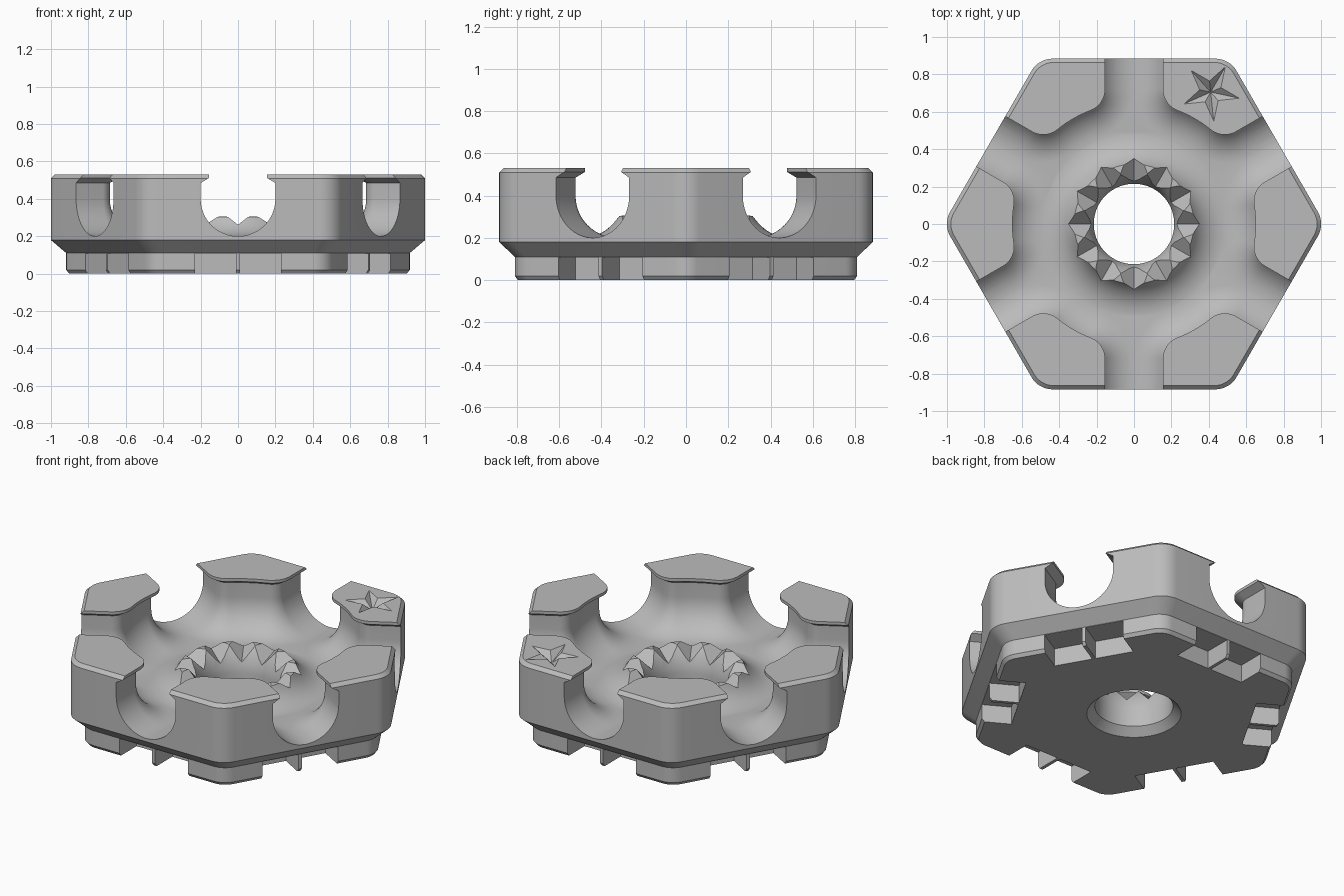
import bpy, bmesh, math
from math import sin, cos, pi, radians
from mathutils import Matrix, Vector

old = bpy.data.objects.get("Cube")
if old:
    bpy.data.objects.remove(old, do_unlink=True)

grey = bpy.data.materials.new("plain grey")
grey.use_nodes = True
colour = (0.5, 0.5, 0.5, 1)
grey.diffuse_color = colour
grey.node_tree.nodes["Principled BSDF"].inputs["Base Color"].default_value = colour


def make_object(name, bm):
    bmesh.ops.recalc_face_normals(bm, faces=bm.faces)
    mesh = bpy.data.meshes.new(name)
    bm.to_mesh(mesh)
    bm.free()
    mesh.materials.append(grey)
    obj = bpy.data.objects.new(name, mesh)
    bpy.context.collection.objects.link(obj)
    return obj


def add_loft(bm, rings, triangulate=False):
    """Bridge matching closed rings of points and cap both ends."""
    loops = [[bm.verts.new(p) for p in ring] for ring in rings]
    n = len(loops[0])
    sides = []
    for low, high in zip(loops, loops[1:]):
        for i in range(n):
            j = (i + 1) % n
            sides.append(bm.faces.new((low[i], low[j], high[j], high[i])))
    bm.faces.new(loops[0][::-1])
    bm.faces.new(loops[-1])
    if triangulate:
        bmesh.ops.triangulate(bm, faces=sides)


def lathe(profile, steps=72):
    """Solid of revolution from (radius, height) pairs."""
    bm = bmesh.new()
    add_loft(bm, [[(r * cos(2 * pi * i / steps), r * sin(2 * pi * i / steps), z)
                   for i in range(steps)] for r, z in profile])
    return bm


def boolean(target, tool, operation):
    mod = target.modifiers.new("cut", "BOOLEAN")
    mod.object = tool
    mod.operation = operation
    mod.solver = "EXACT"
    mod.use_self = True
    bpy.context.view_layer.update()
    graph = bpy.context.evaluated_depsgraph_get()
    mesh = bpy.data.meshes.new_from_object(target.evaluated_get(graph))
    target.modifiers.clear()
    target.data = mesh
    bpy.data.objects.remove(tool, do_unlink=True)


def rounded_hexagon(apothem, radius, z, steps=8):
    points = []
    centre = (apothem - radius) / cos(pi / 6)
    for k in range(6):
        a = k * pi / 3
        for i in range(steps + 1):
            b = a - pi / 6 + pi / 3 * i / steps
            points.append((centre * cos(a) + radius * cos(b),
                           centre * sin(a) + radius * sin(b), z))
    return points


# Hexagonal body with stepped base and bevelled rim
bm = bmesh.new()
add_loft(bm, [rounded_hexagon(a, r, z) for a, r, z in (
    (0.795, 0.10, 0), (0.81, 0.11, 0.02), (0.81, 0.11, 0.11),
    (0.884, 0.13, 0.18), (0.884, 0.13, 0.51), (0.864, 0.12, 0.53))])
body = make_object("hexagonal_tile", bm)

# Round-bottomed channels meeting in a ring trough, with overhanging lips
RING, HALF, LIP, FILLET = 0.495, 0.20, 0.155, 0.12
cx = LIP + FILLET
cy = math.sqrt((RING + LIP + FILLET) ** 2 - cx ** 2)
corner = math.atan2(cy, cx)


def channel_outline(w, z):
    half = [(w, 1.2)]
    for i in range(15):
        a = pi + corner * i / 14
        half.append((cx + (cx - w) * cos(a), cy + (cx - w) * sin(a)))
    for i in range(1, 4):
        a = corner + (pi / 3 - corner) * i / 4
        half.append(((RING + w) * cos(a), (RING + w) * sin(a)))
    middle = ((RING + w) * cos(pi / 3), (RING + w) * sin(pi / 3))
    # One channel's right bank, the plateau middle, then the next left bank
    axis = Vector((cos(pi / 3 - pi / 2), sin(pi / 3 - pi / 2)))
    along = Vector((cos(pi / 3), sin(pi / 3)))
    mirror = [tuple(Vector(p) - 2 * Vector(p).dot(axis) * axis) for p in reversed(half)]
    sector = half + [tuple(along * Vector(middle).length)] + mirror
    return [tuple(Matrix.Rotation(-k * pi / 3, 3, "Z") @ Vector((x, y, z)))
            for k in range(6) for x, y in sector]


levels = []
for i in range(13):
    a = radians(2) + (pi / 2 - radians(2)) * i / 12
    levels.append((HALF * sin(a), 0.40 - HALF * cos(a)))
levels += [(HALF, 0.485), (LIP, 0.512), (LIP, 0.65)]
bm = bmesh.new()
add_loft(bm, [channel_outline(w, z) for w, z in levels], True)
boolean(body, make_object("channel_cutter", bm), "DIFFERENCE")

# Raised hub whose flank completes the ring trough
profile = [(0.40, 0.15), (RING + 0.005, 0.19), (RING, 0.1995)]
for i in range(1, 12):
    a = radians(61) * i / 11
    profile.append((RING - HALF * sin(a), 0.40 - HALF * cos(a)))
profile += [(0.308, 0.305), (0.20, 0.305)]
boolean(body, make_object("hub", lathe(profile)), "UNION")

# Central hole with a bevel below and a funnel above
hole = lathe([(0.27, -0.01), (0.215, 0.045), (0.215, 0.16), (0.222, 0.20),
              (0.24, 0.25), (0.272, 0.30), (0.29, 0.32), (0.29, 0.5)])
boolean(body, make_object("hole_cutter", hole), "DIFFERENCE")

# Twelve sloping V grooves leave a crown of teeth on the hub
for k in range(12):
    bm = bmesh.new()
    rings = []
    for r in (0.1, 0.43):
        z = 0.235 + 0.35 * (r - 0.274)
        rings.append([(r, 0, z), (r, 0.15, z + 0.15), (r, -0.15, z + 0.15)])
    add_loft(bm, rings)
    bmesh.ops.rotate(bm, verts=bm.verts, matrix=Matrix.Rotation(k * pi / 6, 3, "Z"))
    boolean(body, make_object("groove_cutter", bm), "DIFFERENCE")

# Paired sockets with a thin rib between, under each side
bm = bmesh.new()
for k in range(6):
    for side in (-1, 1):
        place = (Matrix.Rotation(k * pi / 3, 4, "Z")
                 @ Matrix.Translation((side * 0.12, -0.795, 0.008))
                 @ Matrix.Diagonal((0.22, 0.30, 0.20, 1)))
        bmesh.ops.create_cube(bm, size=1, matrix=place)
boolean(body, make_object("socket_cutter", bm), "DIFFERENCE")

# Faceted five-pointed recess on one plateau
bm = bmesh.new()
centre = Vector((0.41, 0.705, 0))
rim = []
for i in range(10):
    a = pi / 3 + i * pi / 5
    r = 0.06 if i % 2 else 0.156
    rim.append(centre + Vector((r * cos(a), r * sin(a), 0.53)))
upper = [bm.verts.new(p + Vector((0, 0, 0.05))) for p in rim]
lower = [bm.verts.new(p) for p in rim]
tip = bm.verts.new(centre + Vector((0, 0, 0.48)))
bm.faces.new(upper)
for i in range(10):
    j = (i + 1) % 10
    bm.faces.new((lower[i], lower[j], upper[j], upper[i]))
    bm.faces.new((lower[j], lower[i], tip))
boolean(body, make_object("star_cutter", bm), "DIFFERENCE")

# Clean up and smooth the curved surfaces
bm = bmesh.new()
bm.from_mesh(body.data)
bmesh.ops.remove_doubles(bm, verts=bm.verts, dist=0.0002)
bm.to_mesh(body.data)
bm.free()
bpy.ops.object.select_all(action="DESELECT")
body.select_set(True)
bpy.context.view_layer.objects.active = body
bpy.ops.object.shade_smooth_by_angle(angle=radians(30))
